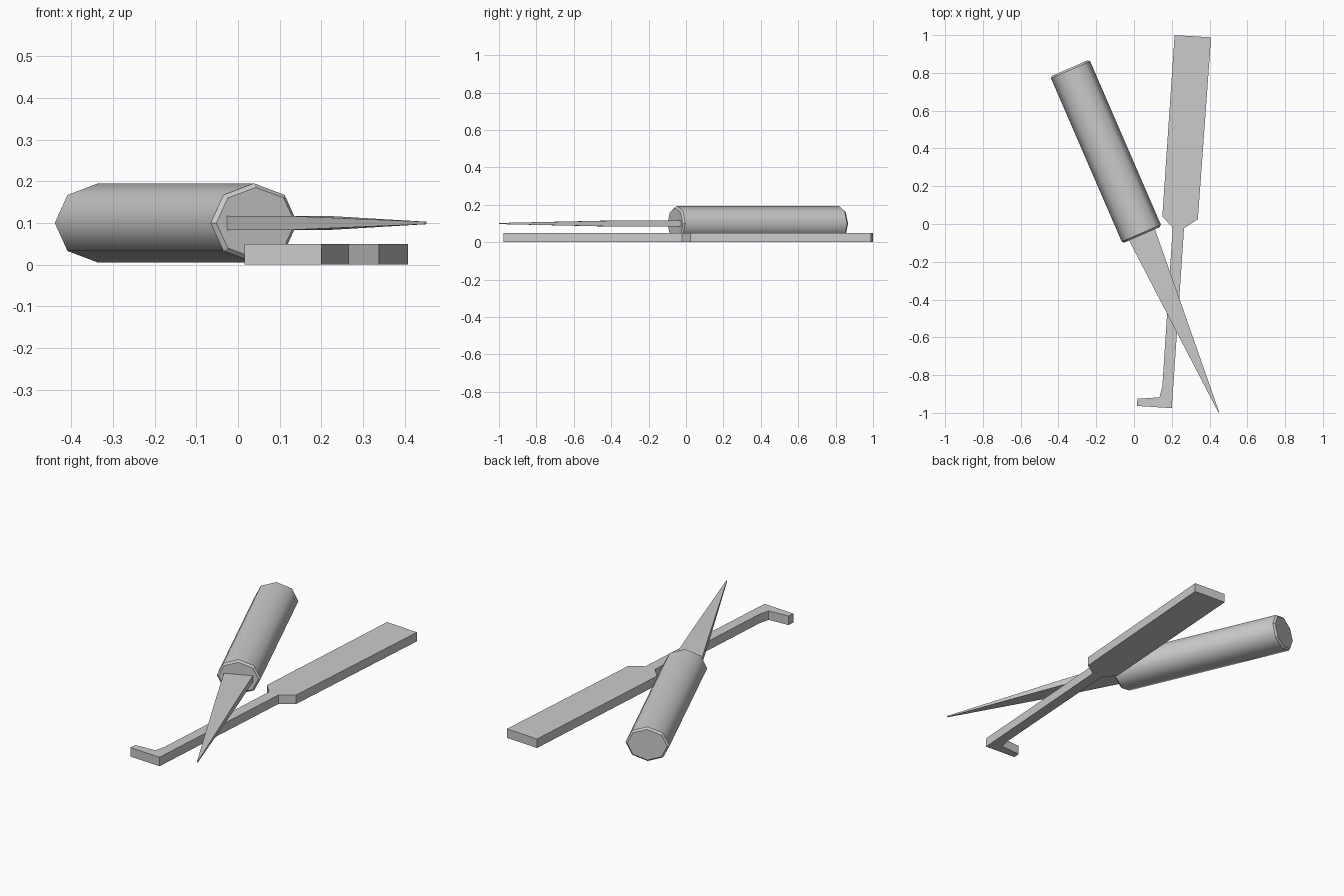
import bpy
from math import sin, cos, pi, radians

cube = bpy.data.objects.get("Cube")
if cube:
    bpy.data.objects.remove(cube, do_unlink=True)

grey = bpy.data.materials.new("plain_grey")
grey.use_nodes = True
grey.diffuse_color = (0.6, 0.6, 0.6, 1)
grey.node_tree.nodes["Principled BSDF"].inputs["Base Color"].default_value = (0.6, 0.6, 0.6, 1)


def loft(name, rings, smooth_bands=()):
    """Join equal-sized rings of points into a closed solid."""
    n = len(rings[0])
    verts = [p for ring in rings for p in ring]
    faces, smooth = [], []
    for band in range(len(rings) - 1):
        a, b = band * n, (band + 1) * n
        for i in range(n):
            j = (i + 1) % n
            faces.append((a + i, a + j, b + j, b + i))
            smooth.append(band in smooth_bands)
    last = len(verts) - n
    faces += [tuple(reversed(range(n))), tuple(range(last, last + n))]
    smooth += [False, False]
    mesh = bpy.data.meshes.new(name)
    mesh.from_pydata(verts, [], faces)
    mesh.polygons.foreach_set("use_smooth", smooth)
    mesh.materials.append(grey)
    obj = bpy.data.objects.new(name, mesh)
    bpy.context.collection.objects.link(obj)
    return obj


def place(obj):
    """Lay an awl part along its slanted axis."""
    obj.location = (0.0425, -0.0575, 0.1)
    obj.rotation_euler.z = radians(23.4)


# Awl handle: flattened octagon with narrow chamfers at both ends
def octagon(y, inset):
    angles = [-i * pi / 4 for i in range(8)]
    return [((0.113 - inset) * cos(a), y, (0.095 - inset) * sin(a)) for a in angles]


handle_length, chamfer = 0.962, 0.01
place(loft("awl_handle", [octagon(0, chamfer), octagon(chamfer, 0),
                          octagon(handle_length - chamfer, 0),
                          octagon(handle_length, chamfer)], smooth_bands=(1,)))


# Awl blade: tapers in width all along, in thickness after the first third
def blade_section(y, w, h):
    return [(-w, y, -h), (-w, y, h), (w, y, h), (w, y, -h)]


place(loft("awl_blade", [blade_section(-1.025, 0.002, 0.003),
                         blade_section(-0.31, 0.053, 0.017),
                         blade_section(0.02, 0.076, 0.017)]))

# Hooked flat tool: one outline given thickness, counter-clockwise from above
outline = [(0.215, 1.0), (0.15, 0.04), (0.205, -0.02), (0.15, -0.86),
           (0.135, -0.918), (0.018, -0.925), (0.015, -0.963), (0.2, -0.975),
           (0.265, -0.022), (0.338, 0.025), (0.408, 0.988)]
loft("hooked_flat_tool", [[(x, y, z) for x, y in outline] for z in (0, 0.05)])
